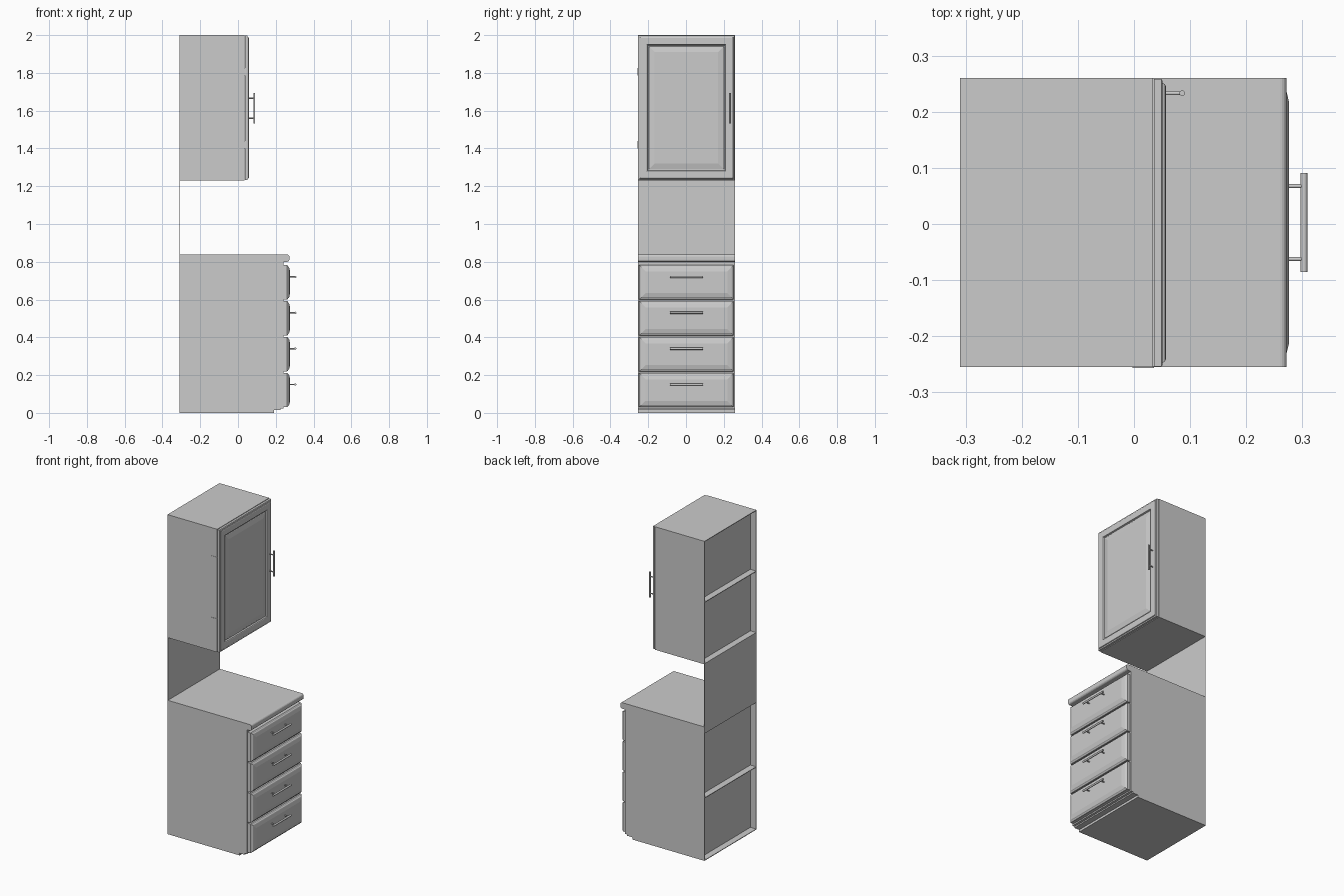
import bpy, bmesh, math
from mathutils import Vector

if "Cube" in bpy.data.objects:
    bpy.data.objects.remove(bpy.data.objects["Cube"])

BACK, CY = -0.31, 0.0025
Y0, Y1 = -0.255, 0.26
T = 0.004  # sheet thickness


def make(name, bm):
    bmesh.ops.recalc_face_normals(bm, faces=bm.faces)
    me = bpy.data.meshes.new(name)
    bm.to_mesh(me)
    bm.free()
    ob = bpy.data.objects.new(name, me)
    bpy.context.collection.objects.link(ob)
    return ob


def box(name, x0, x1, y0, y1, z0, z1):
    bm = bmesh.new()
    bmesh.ops.create_cube(bm, size=1)
    for v in bm.verts:
        v.co = ((x0 + x1) / 2 + v.co.x * (x1 - x0),
                (y0 + y1) / 2 + v.co.y * (y1 - y0),
                (z0 + z1) / 2 + v.co.z * (z1 - z0))
    return make(name, bm)


def panel(name, y0, y1, z0, z1, profile):
    """Moulded front: nested rectangles, profile = (inset, x) pairs."""
    bm = bmesh.new()
    loops = []
    for i, x in profile:
        corners = ((y0 + i, z0 + i), (y1 - i, z0 + i), (y1 - i, z1 - i), (y0 + i, z1 - i))
        loops.append([bm.verts.new((x, y, z)) for y, z in corners])
    for a, b in zip(loops, loops[1:]):
        for k in range(4):
            n = (k + 1) % 4
            bm.faces.new((a[k], a[n], b[n], b[k]))
    bm.faces.new(loops[0][::-1])
    bm.faces.new(loops[-1])
    return make(name, bm)


def extrude_y(name, pts):
    """Closed x-z profile run across the cabinet width."""
    bm = bmesh.new()
    face = bm.faces.new([bm.verts.new((x, Y0, z)) for x, z in pts])
    res = bmesh.ops.extrude_face_region(bm, geom=[face])
    verts = [g for g in res["geom"] if isinstance(g, bmesh.types.BMVert)]
    bmesh.ops.translate(bm, verts=verts, vec=(0, Y1 - Y0, 0))
    return make(name, bm)


def rod(bm, a, b, r):
    a, b = Vector(a), Vector(b)
    q = Vector((0, 0, 1)).rotation_difference(b - a).to_matrix().to_4x4()
    q.translation = (a + b) / 2
    bmesh.ops.create_cone(bm, cap_ends=True, segments=16, radius1=r, radius2=r,
                          depth=(b - a).length, matrix=q)


def handle(name, centre, axis, half, post, face_x, r):
    """Bar handle on two posts."""
    bm = bmesh.new()
    c, d = Vector(centre), Vector(axis)
    rod(bm, c - d * half, c + d * half, r)
    for s in (-post, post):
        p = c + d * s
        rod(bm, (face_x, p.y, p.z), p, 0.0035)
    ob = make(name, bm)
    bpy.context.view_layer.objects.active = ob
    ob.select_set(True)
    bpy.ops.object.shade_smooth_by_angle(angle=math.radians(40))
    ob.select_set(False)


def carcass(tag, front, z0, z1, shelf):
    """Thin-walled box with a recessed back and one shelf."""
    box(tag + "_side_right", BACK, front, Y0, Y0 + T, z0, z1)
    box(tag + "_side_left", BACK, front, Y1 - T, Y1, z0, z1)
    for part, z in (("bottom", z0), ("shelf", shelf), ("top", z1 - T)):
        box(f"{tag}_{part}", BACK, front - 0.002, Y0 + T, Y1 - T, z, z + T)
    box(tag + "_back", BACK + 0.04, BACK + 0.044, Y0 + T, Y1 - T, z0 + T, z1 - T)
    box(tag + "_front_frame", front - T, front, Y0 + T, Y1 - T, z0, z1)


# Wall cabinet with framed, raised-panel door
carcass("wall_cabinet", 0.034, 1.23, 2.0, 1.615)
panel("wall_door", Y0 + 0.001, Y1 - 0.002, 1.232, 1.998, [
    (0, 0.036), (0, 0.049), (0.003, 0.051), (0.007, 0.051), (0.009, 0.055), (0.013, 0.057),
    (0.046, 0.057), (0.049, 0.055), (0.052, 0.047), (0.058, 0.047),
    (0.060, 0.049), (0.088, 0.055)])
handle("wall_door_handle", (0.086, 0.233, 1.613), (0, 0, 1), 0.08, 0.053, 0.05, 0.005)
for n, z in enumerate((1.42, 1.805)):
    box(f"hinge_{n + 1}", -0.003, 0.036, Y0 - 0.002, Y0 + 0.002, z - 0.02, z + 0.02)

# Backsplash sheet joining the two cabinets
box("backsplash", BACK, BACK + 0.003, Y0, Y1, 0.838, 1.232)

# Base cabinet, toe step and rounded worktop
carcass("base_cabinet", 0.19, 0.0, 0.80, 0.39)
extrude_y("front_plinth", [(0.188, 0.014), (0.225, 0.014), (0.225, 0.022),
                           (0.24, 0.022), (0.24, 0.80), (0.188, 0.80)])
R = 0.012
nose = [(0.272 - R + R * math.cos(a), z + R * math.sin(a))
        for z, start in ((0.80 + R, -90), (0.838 - R, 0))
        for a in [math.radians(start + 18 * k) for k in range(6)]]
extrude_y("worktop", [(BACK, 0.80)] + nose + [(BACK, 0.838)])

# Four moulded drawer fronts with bar handles
for n in range(4):
    z = 0.03 + 0.19 * n
    panel(f"drawer_front_{n + 1}", CY - 0.25, CY + 0.25, z, z + 0.182, [
        (0, 0.238), (0, 0.260), (0.003, 0.264), (0.007, 0.266), (0.010, 0.270),
        (0.013, 0.271), (0.034, 0.276)])
    handle(f"drawer_handle_{n + 1}", (0.303, CY, z + 0.12), (0, 1, 0), 0.088, 0.065, 0.27, 0.006)
